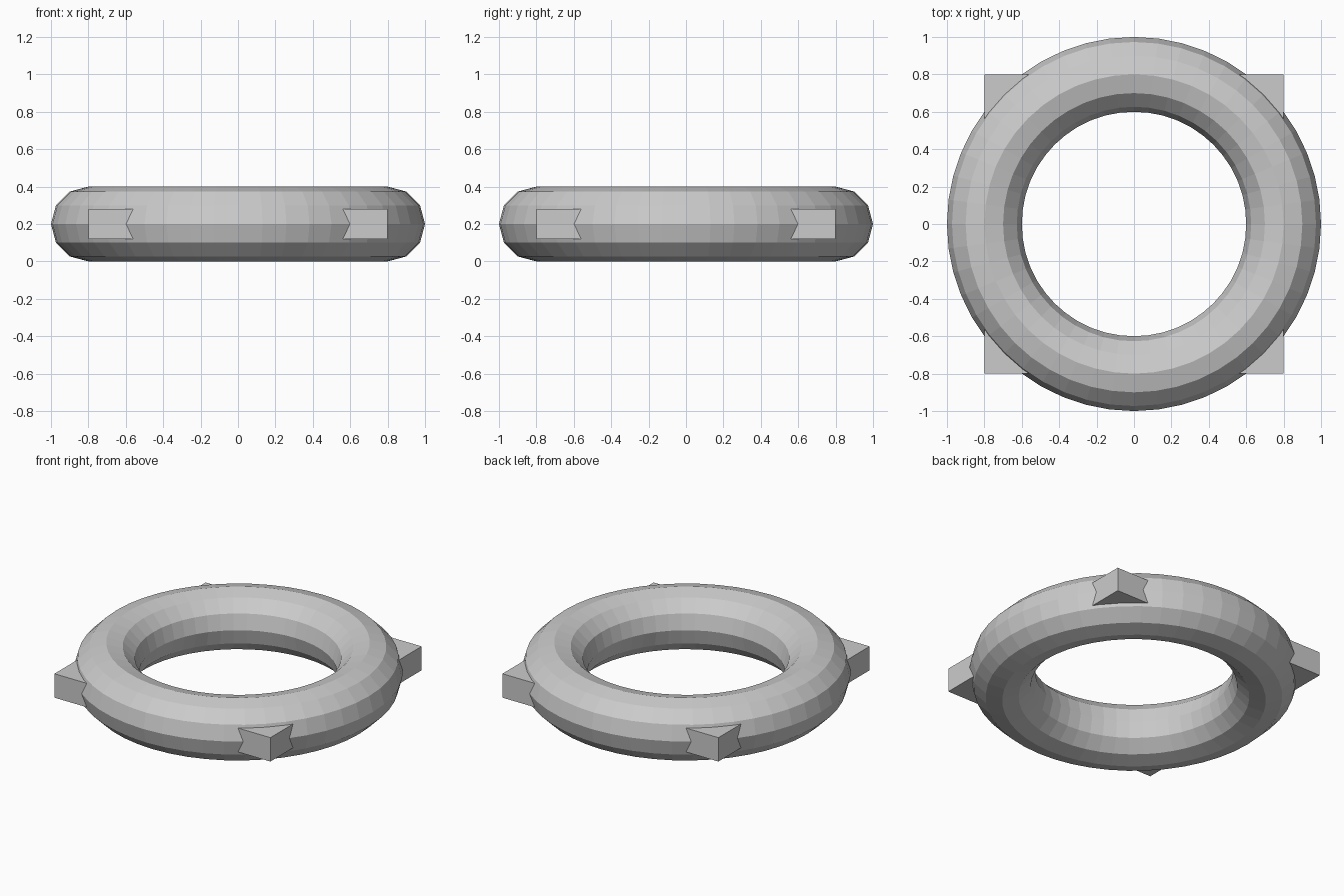
import bpy

if "Cube" in bpy.data.objects:
    bpy.data.objects.remove(bpy.data.objects["Cube"])

# Main ring: flat-faced torus lying on the ground
bpy.ops.mesh.primitive_torus_add(major_segments=48, minor_segments=12,
                                 major_radius=0.8, minor_radius=0.2,
                                 location=(0, 0, 0.2))
ring = bpy.context.object
ring.name = "ring"
bpy.ops.object.shade_flat()

# Four corner blocks, their inner ends buried in the ring
outer, inner, height = 0.8, 0.5, 0.16
size, mid = outer - inner, (outer + inner) / 2
for side_x, label_x in ((-1, "left"), (1, "right")):
    for side_y, label_y in ((-1, "front"), (1, "back")):
        bpy.ops.mesh.primitive_cube_add(size=1, location=(side_x * mid, side_y * mid, 0.2))
        block = bpy.context.object
        block.name = f"corner_block_{label_y}_{label_x}"
        block.scale = (size, size, height)
